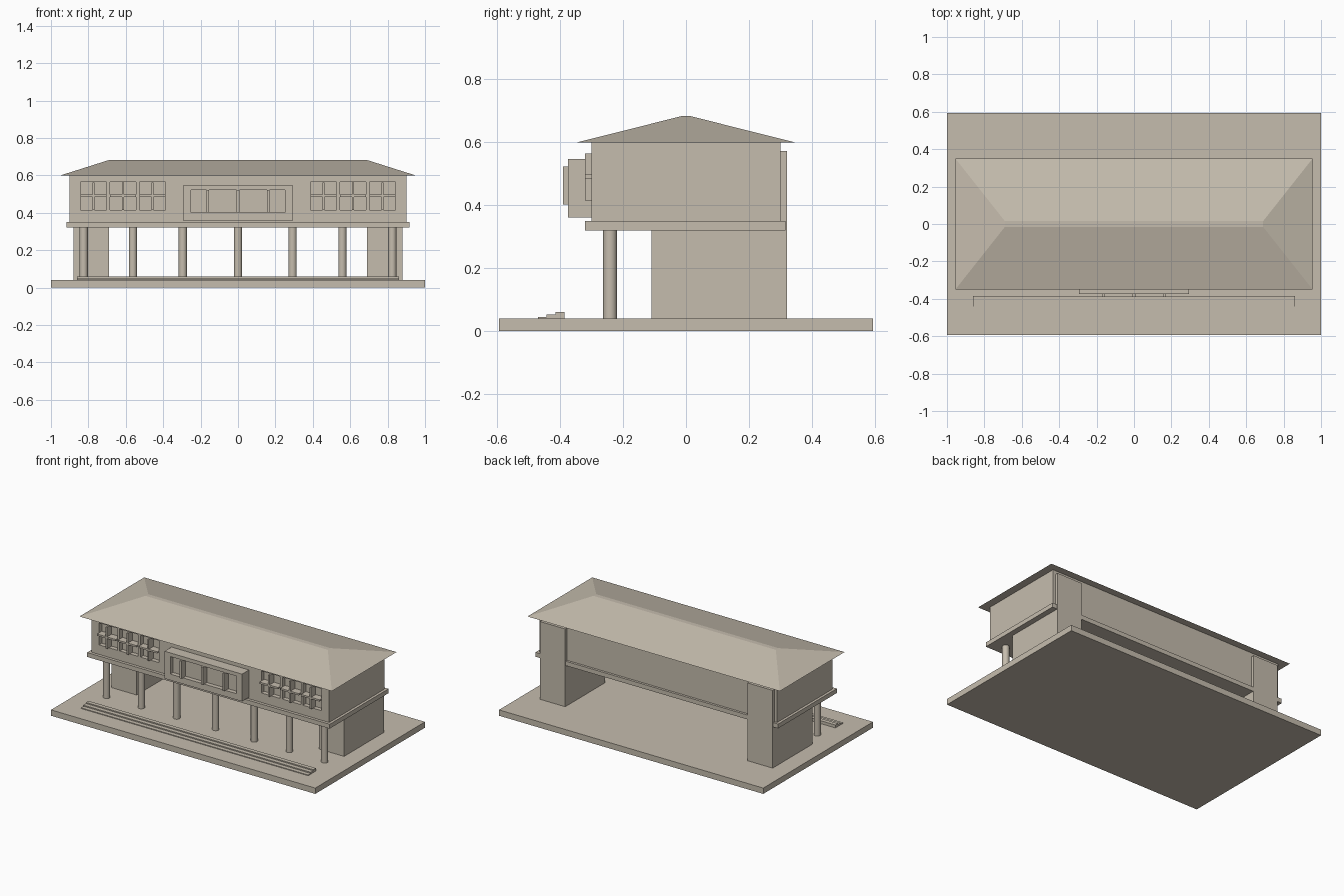
import bpy, bmesh, math

if "Cube" in bpy.data.objects:
    bpy.data.objects.remove(bpy.data.objects["Cube"])

stone = bpy.data.materials.new("warm_stone")
stone.diffuse_color = (0.56, 0.505, 0.42, 1)
stone.use_nodes = True
stone.node_tree.nodes["Principled BSDF"].inputs["Base Color"].default_value = stone.diffuse_color


def add_mesh(name, bm):
    bmesh.ops.recalc_face_normals(bm, faces=bm.faces)
    me = bpy.data.meshes.new(name)
    bm.to_mesh(me)
    bm.free()
    me.materials.append(stone)
    ob = bpy.data.objects.new(name, me)
    bpy.context.collection.objects.link(ob)
    return ob


def boxes(name, items):
    """One object made of boxes given as (x0, x1, y0, y1, z0, z1)."""
    bm = bmesh.new()
    for x0, x1, y0, y1, z0, z1 in items:
        vs = bmesh.ops.create_cube(bm, size=1)["verts"]
        for v in vs:
            v.co.x = x1 if v.co.x > 0 else x0
            v.co.y = y1 if v.co.y > 0 else y0
            v.co.z = z1 if v.co.z > 0 else z0
    return add_mesh(name, bm)


def carve(target, name, items):
    cutter = boxes(name, items)
    cutter.hide_render = True
    cutter.hide_viewport = True
    cutter.display_type = 'WIRE'
    mod = target.modifiers.new("openings", 'BOOLEAN')
    mod.operation = 'DIFFERENCE'
    mod.solver = 'EXACT'
    mod.object = cutter


# Ground plinth and front steps
boxes("plinth", [(-1, 1, -0.593, 0.593, 0, 0.04)])
boxes("front_steps", [(-0.86, 0.86, -0.47 + 0.028 * i, -0.442 + 0.028 * i,
                       0.035, 0.045 + 0.0075 * i) for i in range(3)])

# Ground-floor end blocks and rear corner piers
for side, s in (("left", -1), ("right", 1)):
    xa, xb = sorted((s * 0.69, s * 0.88))
    boxes(side + "_end_block", [(xa, xb, -0.11, 0.32, 0.04, 0.325)])
    boxes(side + "_rear_pier", [(xa, xb, 0.295, 0.32, 0.32, 0.572)])

# Front columns
bm = bmesh.new()
for x in (-0.825, -0.562, -0.295, 0, 0.292, 0.558, 0.825):
    vs = bmesh.ops.create_cone(bm, cap_ends=True, segments=24, radius1=0.022,
                               radius2=0.022, depth=0.285)["verts"]
    bmesh.ops.translate(bm, verts=vs, vec=(x, -0.241, 0.1825))
columns = add_mesh("columns", bm)
bpy.context.view_layer.objects.active = columns
columns.select_set(True)
bpy.ops.object.shade_smooth_by_angle(angle=math.radians(40))
columns.select_set(False)

# Floor slab and upper storey
boxes("floor_slab", [(-0.918, 0.918, -0.32, 0.316, 0.32, 0.35)])
upper = boxes("upper_storey", [(-0.9, 0.9, -0.3, 0.3, 0.345, 0.6)])

# Recessed windows with projecting cross fins
centres = [s * x for s in (-1, 1) for x in (0.457, 0.615, 0.772)]
Z0, Z1 = 0.415, 0.565
carve(upper, "window_cutter",
      [(x - 0.07, x + 0.07, -0.4, -0.27, Z0, Z1) for x in centres])
boxes("window_vertical_fins",
      [(x - 0.005, x + 0.005, -0.32, -0.265, Z0, Z1 - 0.002) for x in centres])
boxes("window_horizontal_fins",
      [(x - 0.07, x + 0.07, -0.32, -0.265, 0.485, 0.497) for x in centres])

# Projecting central bay with a recessed glazed strip
bay = boxes("central_bay", [(-0.293, 0.293, -0.375, -0.295, 0.36, 0.547)])
carve(bay, "bay_cutter", [(-0.25, 0.25, -0.45, -0.345, 0.402, 0.522)])
boxes("bay_fins", [(x - 0.007, x + 0.007, -0.39, -0.34, 0.402, 0.522)
                   for x in (-0.161, 0, 0.161)])

# Hipped roof with a narrow flat ridge
bm = bmesh.new()
corners = ((-1, -1), (1, -1), (1, 1), (-1, 1))
eave = [bm.verts.new((a * 0.955, b * 0.35, 0.598)) for a, b in corners]
ridge = [bm.verts.new((a * 0.69, b * 0.015, 0.682)) for a, b in corners]
bm.faces.new(eave)
bm.faces.new(ridge)
for i in range(4):
    j = (i + 1) % 4
    bm.faces.new((eave[i], eave[j], ridge[j], ridge[i]))
add_mesh("hipped_roof", bm)
